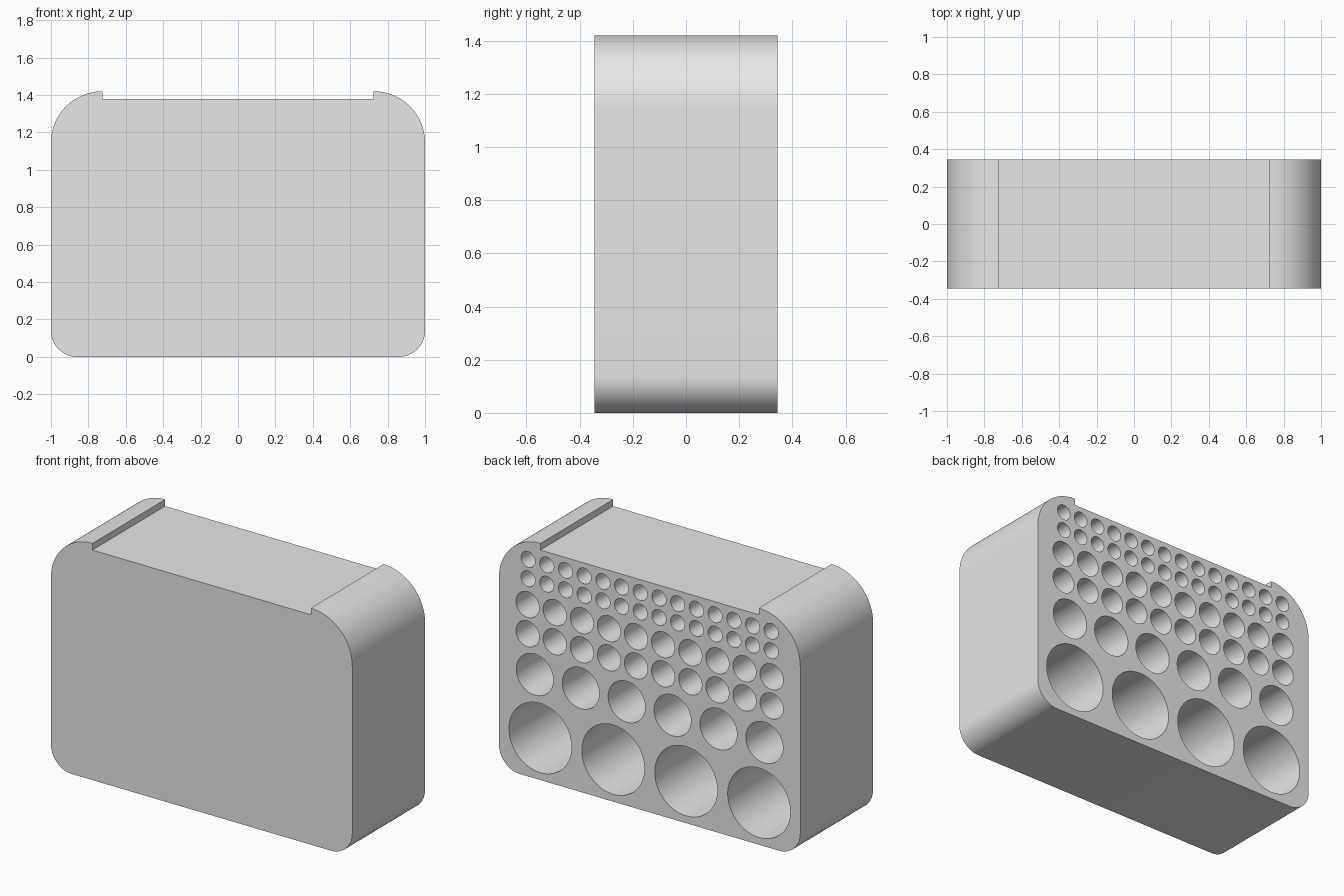
import bpy, bmesh
from math import sin, cos, pi, radians
from mathutils import Matrix

if "Cube" in bpy.data.objects:
    bpy.data.objects.remove(bpy.data.objects["Cube"])

HALF_DEPTH = 0.345
HOLE_DEPTH = 0.62

grey = bpy.data.materials.new("light_grey")
grey.use_nodes = True
grey.diffuse_color = (0.8, 0.8, 0.8, 1)
grey.node_tree.nodes["Principled BSDF"].inputs["Base Color"].default_value = (0.8, 0.8, 0.8, 1)


def make_object(name, bm):
    bmesh.ops.recalc_face_normals(bm, faces=bm.faces)
    mesh = bpy.data.meshes.new(name)
    bm.to_mesh(mesh)
    bm.free()
    mesh.materials.append(grey)
    obj = bpy.data.objects.new(name, mesh)
    bpy.context.collection.objects.link(obj)
    return obj


def arc(cx, cz, r, start, end, steps):
    angles = [radians(start + (end - start) * i / steps) for i in range(steps + 1)]
    return [(cx + r * cos(a), cz + r * sin(a)) for a in angles]


# Block outline: rounded corners and a shallow recess across the top
half = arc(0.86, 0.14, 0.14, -90, 0, 16)
half += arc(0.725, 1.145, 0.275, 0, 90, 28)
half.append((0.725, 1.38))
outline = half + [(-x, z) for x, z in reversed(half)]

bm = bmesh.new()
face = bm.faces.new([bm.verts.new((x, -HALF_DEPTH, z)) for x, z in outline])
side = bmesh.ops.extrude_face_region(bm, geom=[face])
bmesh.ops.translate(bm, vec=(0, 2 * HALF_DEPTH, 0),
                    verts=[v for v in side["geom"] if isinstance(v, bmesh.types.BMVert)])
block = make_object("holder_block", bm)

# Rows of round sockets in the back: count, outermost x, height, radius, sides
rows = [
    (4, 0.726, 0.252, 0.208, 64),
    (6, 0.762, 0.623, 0.123, 48),
    (10, 0.81, 0.855, 0.077, 40),
    (10, 0.81, 1.03, 0.077, 40),
    (14, 0.807, 1.186, 0.047, 32),
    (14, 0.807, 1.302, 0.047, 32),
]
bm = bmesh.new()
length = HOLE_DEPTH + 0.1
for count, reach, z, radius, sides in rows:
    for i in range(count):
        x = -reach + 2 * reach * i / (count - 1)
        place = Matrix.Translation((x, HALF_DEPTH + 0.1 - length / 2, z))
        bmesh.ops.create_cone(bm, cap_ends=True, segments=sides, radius1=radius,
                              radius2=radius, depth=length,
                              matrix=place @ Matrix.Rotation(pi / 2, 4, "X"))
cutter = make_object("socket_cutter", bm)
cutter.hide_render = True

# Cut the sockets, then drop the cutter
cut = block.modifiers.new("sockets", "BOOLEAN")
cut.operation = "DIFFERENCE"
cut.solver = "EXACT"
cut.object = cutter
bpy.ops.object.select_all(action="DESELECT")
block.select_set(True)
bpy.context.view_layer.objects.active = block
bpy.ops.object.modifier_apply(modifier=cut.name)
bpy.data.objects.remove(cutter)

bpy.ops.object.shade_smooth_by_angle(angle=radians(30))
